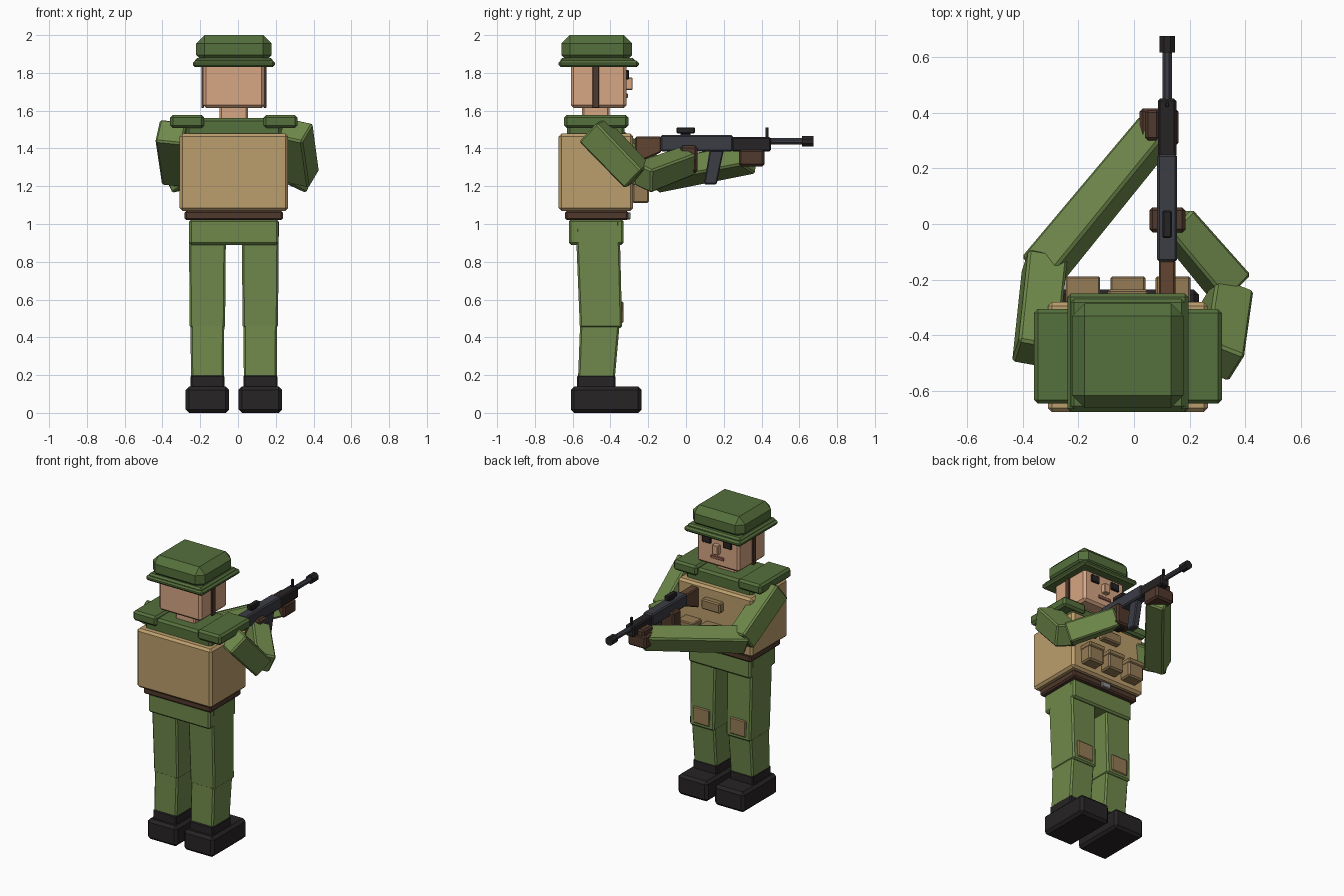
import bpy, bmesh, math
from mathutils import Vector

if "Cube" in bpy.data.objects:
    bpy.data.objects.remove(bpy.data.objects["Cube"])

COL = {"green": (.16, .25, .07), "dark": (.09, .16, .045), "tan": (.5, .34, .15),
       "pouch": (.3, .2, .09), "skin": (.68, .38, .23), "brown": (.08, .04, .025),
       "wood": (.12, .06, .03), "black": (.02, .017, .018), "gun": (.045, .047, .06),
       "steel": (.3, .3, .32), "lip": (.3, .12, .09)}
MATS = {}
for key, c in COL.items():
    MATS[key] = bpy.data.materials.new(key)
    MATS[key].diffuse_color = (*c, 1)


def finish(name, bm, col, bevel):
    bmesh.ops.recalc_face_normals(bm, faces=bm.faces)
    me = bpy.data.meshes.new(name)
    bm.to_mesh(me)
    bm.free()
    ob = bpy.data.objects.new(name, me)
    bpy.context.collection.objects.link(ob)
    me.materials.append(MATS[col])
    if bevel:
        mod = ob.modifiers.new("edge_chamfer", "BEVEL")
        mod.width = bevel
        mod.segments = 1
        mod.limit_method = "NONE"
    return ob


def hexa(name, a, b, col, bevel):
    """Six-sided solid joining two four-point rings."""
    bm = bmesh.new()
    va, vb = ([bm.verts.new(p) for p in ring] for ring in (a, b))
    bm.faces.new(va)
    bm.faces.new(vb)
    for i in range(4):
        j = (i + 1) % 4
        bm.faces.new((va[i], va[j], vb[j], vb[i]))
    return finish(name, bm, col, bevel)


def rect(x, y, z):
    return [(x[0], y[0], z), (x[1], y[0], z), (x[1], y[1], z), (x[0], y[1], z)]


def box(name, x, y, z, col, bevel=.01):
    return hexa(name, rect(x, y, z[0]), rect(x, y, z[1]), col, bevel)


def limb(name, p, q, size0, size1, col, roll=0, bevel=.01):
    """Square bar from p to q, rolled about its own axis."""
    p, q = Vector(p), Vector(q)
    d = (q - p).normalized()
    s = d.cross(Vector((0, 0, 1))).normalized()
    u = s.cross(d)
    c, n = math.cos(roll), math.sin(roll)
    s, u = s * c - u * n, u * c + s * n

    def ring(o, w):
        return [o + s * i * w / 2 + u * j * w / 2 for i, j in ((-1, -1), (1, -1), (1, 1), (-1, 1))]
    return hexa(name, ring(p, size0), ring(q, size1), col, bevel)


def rod(name, x, z, y, r, col, n=8):
    bm = bmesh.new()
    rings = [[bm.verts.new((x + r * math.cos(2 * math.pi * (i + .5) / n), yy,
                            z + r * math.sin(2 * math.pi * (i + .5) / n)))
              for i in range(n)] for yy in y]
    for ring in rings:
        bm.faces.new(ring)
    for i in range(n):
        j = (i + 1) % n
        bm.faces.new((rings[0][i], rings[0][j], rings[1][j], rings[1][i]))
    return finish(name, bm, col, 0)


CX = -.022  # body centre line


def mid(name, w, y, z, col, bevel=.01, off=0):
    return box(name, (CX + off - w / 2, CX + off + w / 2), y, z, col, bevel)


# head and helmet
mid("helmet_dome", .40, (-.66, -.285), (1.85, 2.0), "dark", .045)
mid("helmet_band", .41, (-.665, -.27), (1.84, 1.88), "dark", .012)
mid("helmet_brim", .435, (-.675, -.25), (1.83, 1.865), "dark", .012)
mid("head", .325, (-.61, -.315), (1.615, 1.85), "skin", .015)
mid("neck", .15, (-.55, -.405), (1.55, 1.63), "skin")
mid("nose", .045, (-.32, -.283), (1.71, 1.775), "skin", .004)
mid("mouth", .10, (-.32, -.308), (1.668, 1.69), "lip", .003)
for s, side in ((-1, "left"), (1, "right")):
    mid(side + "_chin_strap", .014, (-.495, -.46), (1.615, 1.84), "brown", .002, s * .165)
    mid(side + "_eye", .065, (-.32, -.302), (1.765, 1.815), "black", .004, s * .08)

# torso, vest and belt
mid("torso", .505, (-.63, -.325), (1.03, 1.56), "dark", .015)
mid("vest", .575, (-.675, -.28), (1.07, 1.478), "tan", .015)
mid("belt", .52, (-.64, -.305), (1.02, 1.07), "brown", .01)
mid("buckle", .07, (-.32, -.293), (1.025, 1.062), "steel", .004)
mid("chest_pouch", .145, (-.285, -.235), (1.335, 1.405), "pouch", .008)
for i, name in ((-1, "left"), (0, "middle"), (1, "right")):
    mid(name + "_belt_pouch", .12, (-.285, -.195), (1.11, 1.235), "pouch", .01, i * .162)
    mid(name + "_pouch_flap", .125, (-.285, -.188), (1.205, 1.24), "pouch", .006, i * .162)
mid("hips", .475, (-.62, -.33), (.89, 1.025), "green", .012)

# legs, boots and shoulder pads
for s, side in ((-1, "left"), (1, "right")):
    c = CX + s * .14

    def span(w):
        return (c - w / 2, c + w / 2)
    hexa(side + "_thigh", rect(span(.187), (-.562, -.338), .45),
         rect(span(.197), (-.585, -.352), 1.02), "green", .01)
    hexa(side + "_shin", rect(span(.174), (-.572, -.378), .17),
         rect(span(.18), (-.558, -.345), .54), "green", .01)
    box(side + "_knee_pad", span(.125), (-.36, -.332), (.475, .59), "pouch", .006)
    box(side + "_boot_cuff", span(.18), (-.577, -.373), (.12, .20), "black", .008)
    box(side + "_boot", span(.23), (-.61, -.235), (0, .14), "black", .018)
    mid(side + "_shoulder_pad", .18, (-.645, -.305), (1.508, 1.577), "dark", .014, s * .247)

# arms
limb("left_upper_arm", (-.355, -.47, 1.49), (-.32, -.14, 1.255), .145, .145, "green", .12)
limb("left_forearm", (-.335, -.17, 1.25), (.085, .34, 1.345), .135, .125, "green", -.43)
limb("right_upper_arm", (.30, -.495, 1.50), (.337, -.255, 1.25), .15, .145, "green", .3)
limb("right_forearm", (.35, -.23, 1.245), (.145, .01, 1.335), .135, .125, "green", .35)
box("left_hand", (.02, .16), (.28, .415), (1.305, 1.395), "brown", .012)
box("left_thumb", (.04, .09), (.30, .41), (1.38, 1.43), "brown", .01)
box("right_hand", (.055, .185), (-.03, .06), (1.27, 1.415), "brown", .012)

# rifle
GX = .119


def gun(name, w, y, z, col, bevel=.005):
    return box(name, (GX - w / 2, GX + w / 2), y, z, col, bevel)


gun("receiver", .072, (-.135, .25), (1.385, 1.47), "gun", .008)
gun("handguard", .066, (.24, .45), (1.385, 1.46), "black", .008)
hexa("stock", [(GX + i * .03, -.27, z) for i, z in ((-1, 1.32), (1, 1.32), (1, 1.462), (-1, 1.462))],
     [(GX + i * .03, -.13, z) for i, z in ((-1, 1.38), (1, 1.38), (1, 1.462), (-1, 1.462))], "wood", .007)
rod("barrel", GX, 1.438, (.44, .63), .018, "gun")
rod("muzzle", GX, 1.438, (.615, .675), .03, "black")
gun("front_sight", .014, (.42, .437), (1.455, 1.512), "black", .002)
gun("optic_mount", .022, (-.03, .025), (1.465, 1.485), "black", .002)
gun("optic", .034, (-.05, .048), (1.48, 1.512), "black")
sx = (GX - .023, GX + .023)
hexa("magazine", rect(sx, (.095, .162), 1.21), rect(sx, (.125, .2), 1.39), "gun", .006)
hexa("pistol_grip", rect(sx, (-.035, .025), 1.26), rect(sx, (-.005, .055), 1.39), "black", .006)

for m in bpy.data.materials:
    if m.users and not m.is_grease_pencil:
        m.use_nodes = True
        m.node_tree.nodes["Principled BSDF"].inputs["Base Color"].default_value = m.diffuse_color
